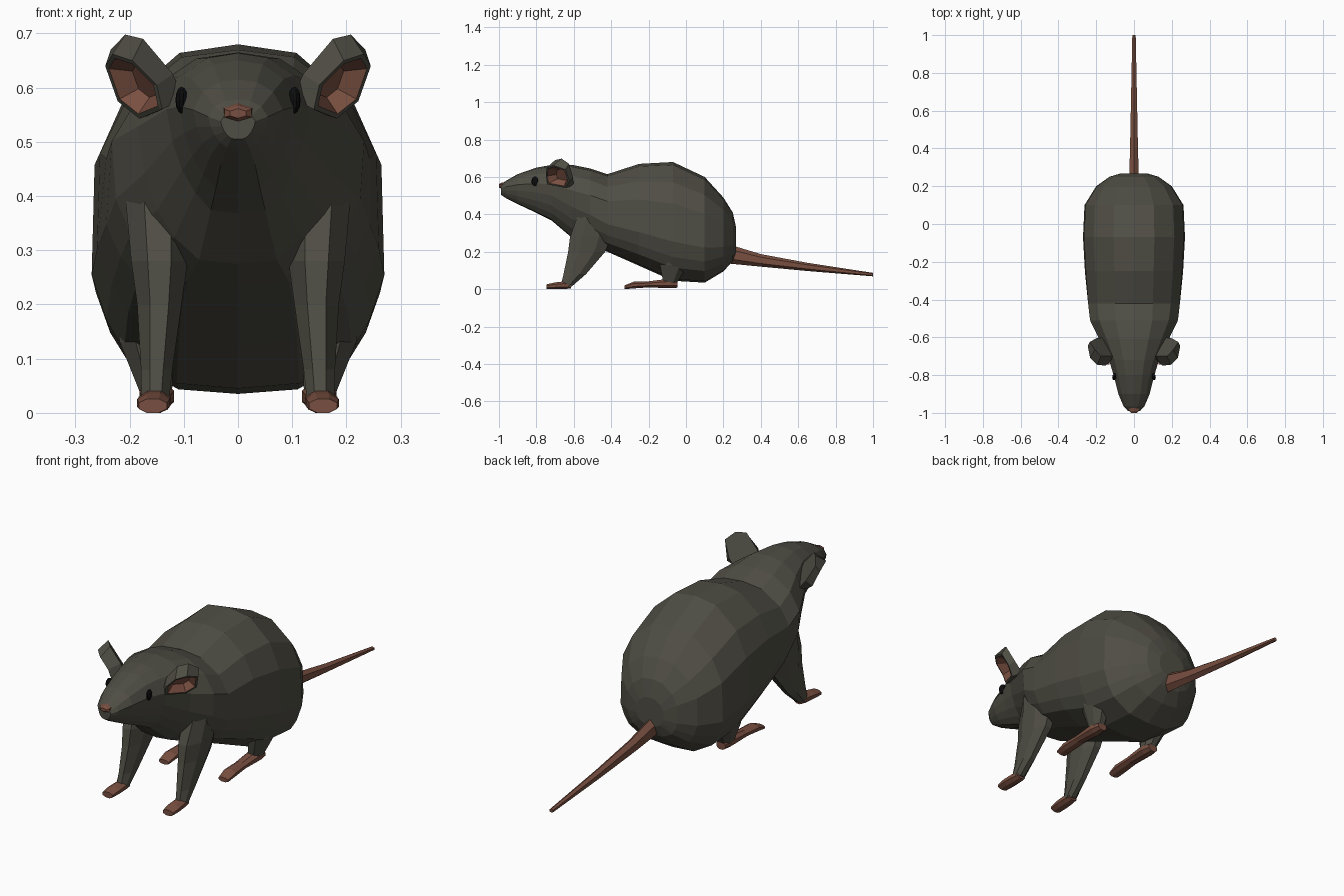
import bpy, bmesh, math
from mathutils import Vector

if "Cube" in bpy.data.objects:
    bpy.data.objects.remove(bpy.data.objects["Cube"])


def material(name, rgb):
    m = bpy.data.materials.new(name)
    m.diffuse_color = (*rgb, 1)
    m.use_nodes = True
    m.node_tree.nodes["Principled BSDF"].inputs["Base Color"].default_value = m.diffuse_color
    return m


FUR = material("fur", (0.078, 0.075, 0.058))
SKIN = material("skin", (0.19, 0.078, 0.052))
BLACK = material("eye_black", (0.004, 0.004, 0.004))


def loft(name, rings, mats, side=1, last_mat_bands=0):
    """Bridge matching rings into a closed flat-shaded mesh."""
    bm = bmesh.new()
    vs = [[bm.verts.new((p[0] * side, p[1], p[2])) for p in r] for r in rings]
    n = len(rings[0])
    for k, (a, b) in enumerate(zip(vs, vs[1:])):
        for i in range(n):
            j = (i + 1) % n
            f = bm.faces.new((a[i], a[j], b[j], b[i]))
            if k >= len(vs) - 1 - last_mat_bands:
                f.material_index = len(mats) - 1
    bm.faces.new(vs[0])
    bm.faces.new(vs[-1]).material_index = len(mats) - 1
    bmesh.ops.recalc_face_normals(bm, faces=bm.faces)
    me = bpy.data.meshes.new(name)
    bm.to_mesh(me)
    bm.free()
    for m in mats:
        me.materials.append(m)
    ob = bpy.data.objects.new(name, me)
    bpy.context.collection.objects.link(ob)
    return ob


def ring_y(y, x, hx, z0, z1, n=8):
    """Polygon ring facing along y, filling the given box."""
    k = 1 / math.cos(math.pi / n)
    return [(x + hx * k * math.cos(2 * math.pi * (i + .5) / n), y,
             (z0 + z1) / 2 + (z1 - z0) / 2 * k * math.sin(2 * math.pi * (i + .5) / n))
            for i in range(n)]


def ring_z(z, x, hx, y0, y1, n=8):
    """Polygon ring facing along z."""
    return [(a, c - z + (y0 + y1) / 2, z) for a, _, c in
            ring_y(0, x, hx, z - (y1 - y0) / 2, z + (y1 - y0) / 2, n)]


# Body and head: half profiles blended along the length
TRUNK = [(0, 0), (.42, .015), (.78, .11), (.9, .2), (1, .33), (.98, .65), (.79, .83), (.4, .975), (0, 1)]
HEAD = [(0, 0), (.38, .02), (.6, .13), (.78, .27), (.92, .45), (1, .65), (.78, .86), (.42, .97), (0, 1)]
# y, bottom, top, half width, trunk share
SECTIONS = [
    (-.99, .505, .556, .032, 0), (-.965, .488, .578, .055, 0),
    (-.90, .455, .615, .083, 0), (-.80, .408, .65, .108, 0),
    (-.72, .368, .664, .132, 0), (-.61, .275, .665, .185, .2),
    (-.51, .235, .645, .235, .5), (-.42, .20, .615, .247, .8),
    (-.25, .125, .67, .26, 1), (-.07, .045, .68, .27, 1),
    (.10, .035, .60, .262, 1), (.20, .095, .49, .20, 1),
    (.25, .15, .41, .13, 1), (.268, .20, .33, .07, 1)]
rings = []
for y, z0, z1, w, t in SECTIONS:
    half = [(w * (h[0] + (b[0] - h[0]) * t), y, z0 + (z1 - z0) * (h[1] + (b[1] - h[1]) * t))
            for b, h in zip(TRUNK, HEAD)]
    rings.append(half + [(-x, yy, z) for x, yy, z in half[-2:0:-1]])
loft("body", rings, [FUR])

# Nose
loft("nose", [ring_y(-.96, 0, .028, .54, .572, 6), ring_y(-.99, 0, .025, .54, .566, 6),
              ring_y(-1, 0, .015, .545, .56, 6)], [SKIN])

# Tail
loft("tail", [ring_y(.22, 0, .026, .145, .235, 6), ring_y(.40, 0, .021, .125, .183, 6),
              ring_y(.65, 0, .016, .10, .138, 6), ring_y(1, 0, .009, .07, .086, 6)], [SKIN])

# Ear cup: back ring and opening rim
EAR_BACK = [(.10, -.70, .58), (.12, -.70, .625), (.175, -.70, .69), (.208, -.665, .698),
            (.235, -.625, .67), (.20, -.605, .60), (.16, -.60, .55)]
EAR_RIM = [(.14, -.74, .56), (.15, -.75, .605), (.195, -.745, .65), (.232, -.71, .662),
           (.245, -.645, .64), (.222, -.622, .575), (.182, -.645, .543)]
center = sum((Vector(p) for p in EAR_RIM), Vector()) / 7
lip = [Vector(p).lerp(center, .14) for p in EAR_RIM]
bowl = [Vector(p).lerp(center, .5) + Vector((-.025, .03, .008)) for p in EAR_RIM]

for s, tag in ((1, "right"), (-1, "left")):
    loft("ear_" + tag, [EAR_BACK, EAR_RIM, lip, bowl], [FUR, SKIN], s, 1)

    # Eye
    bpy.ops.mesh.primitive_uv_sphere_add(segments=10, ring_count=6, radius=1,
                                         location=(s * .104, -.808, .577),
                                         rotation=(0, 0, s * .22))
    eye = bpy.context.object
    eye.name = "eye_" + tag
    eye.scale = (.011, .019, .025)
    eye.data.materials.append(BLACK)

    # Front leg and paw
    loft("front_leg_" + tag, [
        ring_z(.42, .15, .06, -.57, -.42), ring_z(.28, .145, .052, -.62, -.40),
        ring_z(.20, .145, .041, -.63, -.432), ring_z(.08, .15, .029, -.655, -.535),
        ring_z(.015, .153, .025, -.67, -.61)], [FUR], s)
    loft("front_paw_" + tag, [
        ring_y(-.615, .153, .022, .005, .03), ring_y(-.65, .154, .028, 0, .042),
        ring_y(-.70, .156, .03, 0, .036), ring_y(-.745, .157, .026, 0, .026)], [SKIN], s)

    # Hind leg and long foot
    loft("hind_leg_" + tag, [
        ring_z(.25, .17, .07, -.15, .06), ring_z(.13, .168, .05, -.14, .01),
        ring_z(.03, .15, .028, -.12, -.05)], [FUR], s)
    loft("hind_foot_" + tag, [
        ring_y(-.045, .15, .024, .008, .045), ring_y(-.09, .15, .032, .005, .056),
        ring_y(-.20, .152, .027, .01, .042), ring_y(-.28, .154, .03, .004, .04),
        ring_y(-.33, .155, .025, 0, .02)], [SKIN], s)
